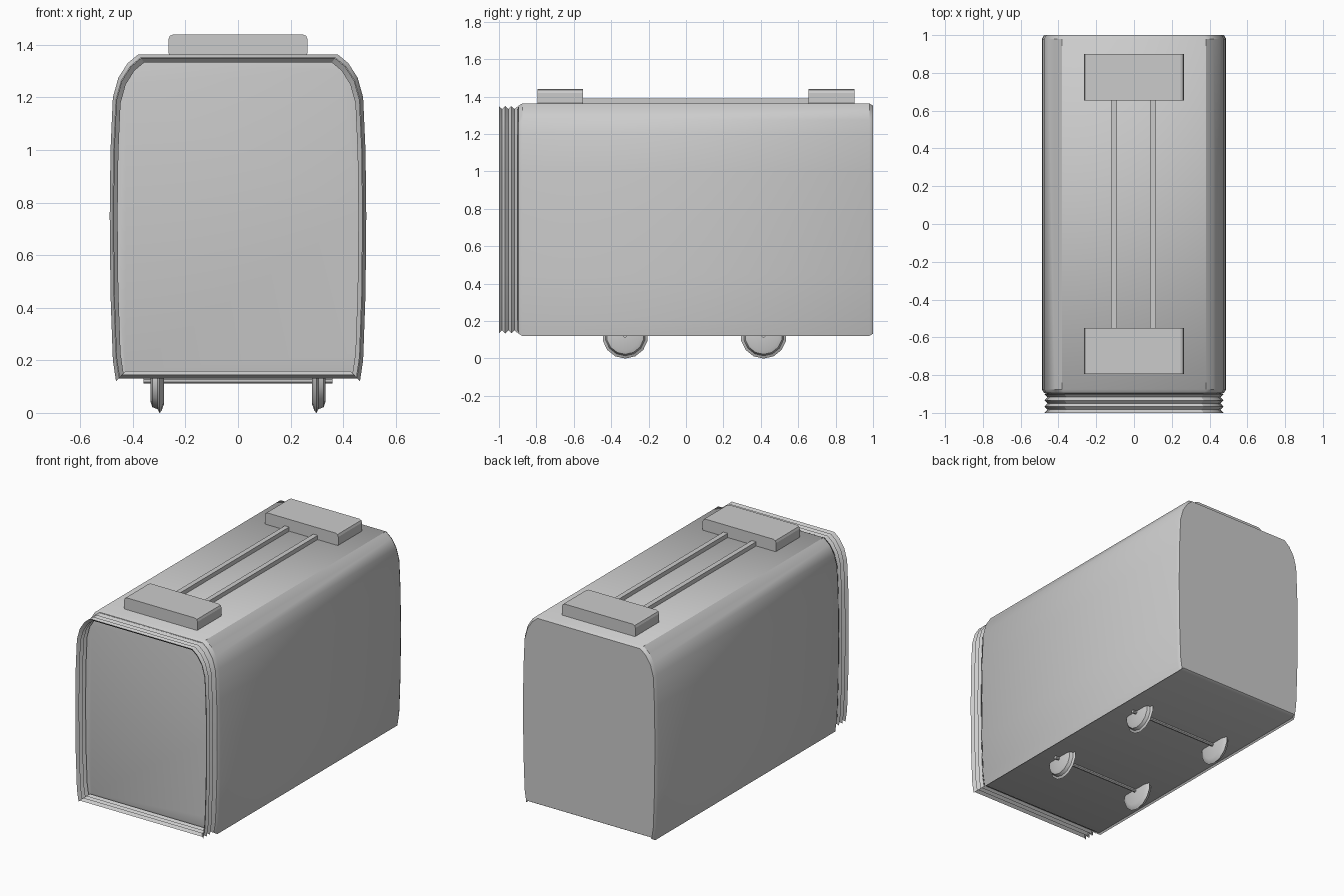
import bpy, bmesh, math

cube = bpy.data.objects.get("Cube")
if cube:
    bpy.data.objects.remove(cube)

grey = bpy.data.materials.new("plain grey")
grey.use_nodes = True
GREY = (0.6, 0.6, 0.6, 1)
grey.diffuse_color = GREY
grey.node_tree.nodes["Principled BSDF"].inputs["Base Color"].default_value = GREY

# Right half of the carriage section, floor to roof
HALF = [(0.455, 0.13), (0.464, 0.12), (0.476, 0.2), (0.485, 0.45), (0.488, 0.75),
        (0.485, 1.0), (0.476, 1.2), (0.455, 1.275), (0.42, 1.33), (0.38, 1.363)]
SECTION = HALF + [(-x, z) for x, z in reversed(HALF)]
MID_Z, HALF_W, HALF_H = 0.742, 0.488, 0.622


def finish(name, bm, smooth=None):
    bmesh.ops.recalc_face_normals(bm, faces=bm.faces)
    mesh = bpy.data.meshes.new(name)
    bm.to_mesh(mesh)
    bm.free()
    obj = bpy.data.objects.new(name, mesh)
    bpy.context.collection.objects.link(obj)
    mesh.materials.append(grey)
    if smooth:
        bpy.ops.object.select_all(action="DESELECT")
        obj.select_set(True)
        bpy.context.view_layer.objects.active = obj
        bpy.ops.object.shade_smooth_by_angle(angle=math.radians(smooth))
    return obj


def loft(name, stations, caps=True, smooth=35):
    """Sweep the section through (y, inset) stations."""
    bm = bmesh.new()
    rings = [[bm.verts.new((x * (1 - d / HALF_W), y, MID_Z + (z - MID_Z) * (1 - d / HALF_H)))
              for x, z in SECTION] for y, d in stations]
    n = len(SECTION)
    for a, b in zip(rings, rings[1:]):
        for i in range(n):
            j = (i + 1) % n
            bm.faces.new((a[i], a[j], b[j], b[i]))
    if caps:
        bm.faces.new(rings[0])
        bm.faces.new(rings[-1])
    return finish(name, bm, smooth)


def box(name, lo, hi, bevel=0.0):
    """Block with its edges along y optionally rounded."""
    bm = bmesh.new()
    bmesh.ops.create_cube(bm, size=1)
    for v in bm.verts:
        v.co = [(a + b) / 2 + c * (b - a) for a, b, c in zip(lo, hi, v.co)]
    if bevel:
        edges = [e for e in bm.edges
                 if abs(e.verts[0].co.y - e.verts[1].co.y) > 0.01]
        bmesh.ops.bevel(bm, geom=edges, offset=bevel, segments=2, profile=0.5,
                        affect="EDGES")
    return finish(name, bm)


def lathe_x(name, profile, y, z, sides, smooth=None):
    """Turn (x, radius) points about an axis along x."""
    bm = bmesh.new()
    rings = []
    for x, r in profile:
        angles = [2 * math.pi * (i + 0.5) / sides for i in range(sides)]
        rings.append([bm.verts.new((x, y + r * math.cos(t), z + r * math.sin(t)))
                      for t in angles])
    for a, b in zip(rings, rings[1:]):
        for i in range(sides):
            j = (i + 1) % sides
            bm.faces.new((a[i], a[j], b[j], b[i]))
    bm.faces.new(rings[0])
    bm.faces.new(rings[-1])
    return finish(name, bm, smooth)


# Carriage body with softened ends
loft("carriage_body", [(-0.9, 0.03), (-0.895, 0.012), (-0.875, 0.0),
                       (0.98, 0.0), (1.0, 0.012)])

# Open pleated gangway at the front
pleats = [(-1.0 + 0.0167 * i, 0.014 if i % 2 == 0 else 0.03) for i in range(6)]
loft("gangway_bellows", pleats + [(-0.9, 0.014)], caps=False, smooth=20)

# Roof blocks and the rails that join them
box("front_roof_block", (-0.265, -0.795, 1.35), (0.265, -0.55, 1.44), 0.02)
box("rear_roof_block", (-0.265, 0.655, 1.35), (0.265, 0.9, 1.44), 0.02)
for side, x in (("right", -0.105), ("left", 0.1)):
    box(side + "_roof_rail", (x - 0.016, -0.56, 1.35), (x + 0.016, 0.665, 1.39))

# Wheels with inner flanges, and axles
for end, y in (("front", -0.325), ("rear", 0.415)):
    for side, s in (("right", -1), ("left", 1)):
        lathe_x(f"{end}_{side}_wheel",
                [(s * 0.282, 0.09), (s * 0.29, 0.112), (s * 0.298, 0.123),
                 (s * 0.306, 0.108), (s * 0.326, 0.1), (s * 0.333, 0.08)],
                y, 0.122, 14, 40)
    lathe_x(end + "_axle", [(-0.36, 0.011), (0.36, 0.011)], y, 0.122, 8)
